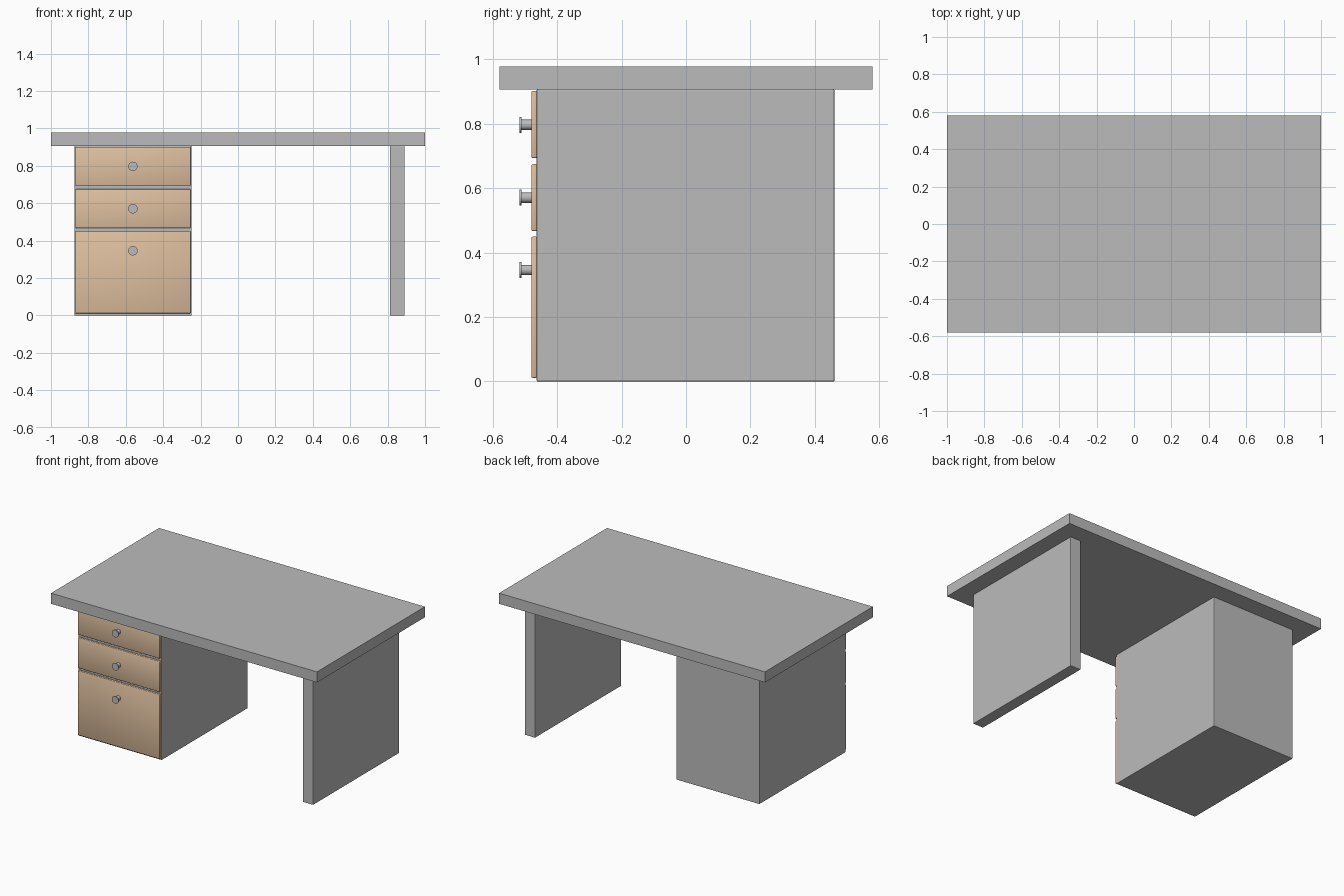
import bpy, math

if "Cube" in bpy.data.objects:
    bpy.data.objects.remove(bpy.data.objects["Cube"])


def material(name, color):
    m = bpy.data.materials.new(name)
    m.diffuse_color = (*color, 1)
    m.use_nodes = True
    m.node_tree.nodes["Principled BSDF"].inputs["Base Color"].default_value = m.diffuse_color
    return m


GREY = material("grey_paint", (0.5, 0.5, 0.5))
WOOD = material("light_wood", (0.74, 0.53, 0.35))


def box(name, lo, hi, mat, bevel=0.0, smooth=False):
    bpy.ops.mesh.primitive_cube_add(size=1, location=[(a + b) / 2 for a, b in zip(lo, hi)])
    ob = bpy.context.object
    ob.name = name
    ob.scale = [b - a for a, b in zip(lo, hi)]
    bpy.ops.object.transform_apply(location=False, rotation=False, scale=True)
    ob.data.materials.append(mat)
    if bevel:
        mod = ob.modifiers.new("soft_edges", "BEVEL")
        mod.width = bevel
        mod.segments = 2
    if smooth:
        bpy.ops.object.shade_smooth()
    return ob


def disc(name, x, z, y0, y1, radius):
    bpy.ops.mesh.primitive_cylinder_add(vertices=32, radius=radius, depth=y1 - y0,
                                        location=(x, (y0 + y1) / 2, z),
                                        rotation=(math.pi / 2, 0, 0))
    ob = bpy.context.object
    ob.name = name
    ob.data.materials.append(GREY)
    bpy.ops.object.shade_smooth_by_angle(angle=math.radians(35))


# Desk top and its two supports
box("desk_top", (-1, -0.58, 0.907), (1, 0.58, 0.979), GREY)
box("drawer_cabinet", (-0.875, -0.464, 0), (-0.249, 0.461, 0.907), GREY, 0.003)
box("side_panel", (0.812, -0.464, 0), (0.89, 0.461, 0.907), GREY, 0.003)

# Drawer fronts with round knobs: bottom, top, knob height
drawers = {"top": (0.694, 0.902, 0.797),
           "middle": (0.467, 0.675, 0.571),
           "bottom": (0.011, 0.45, 0.346)}
for label, (z0, z1, zk) in drawers.items():
    box(label + "_drawer", (-0.87, -0.48, z0), (-0.254, -0.463, z1), WOOD, 0.004, True)
    disc(label + "_knob_stem", -0.562, zk, -0.512, -0.479, 0.016)
    disc(label + "_knob_cap", -0.562, zk, -0.517, -0.511, 0.025)
